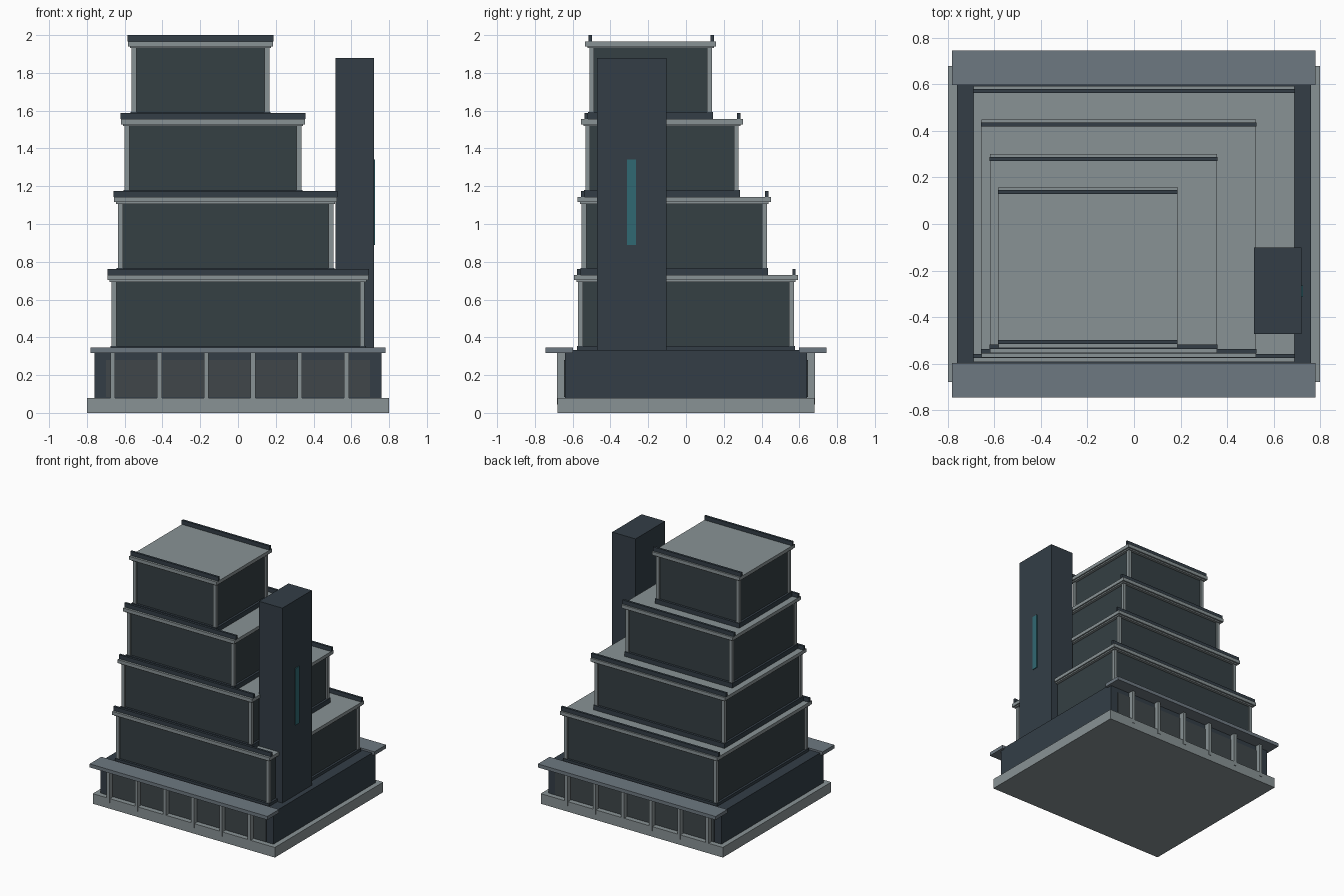
import bpy

if "Cube" in bpy.data.objects:
    bpy.data.objects.remove(bpy.data.objects["Cube"])


def material(name, rgb):
    m = bpy.data.materials.new(name)
    m.diffuse_color = (*rgb, 1)
    m.use_nodes = True
    m.node_tree.nodes["Principled BSDF"].inputs["Base Color"].default_value = m.diffuse_color
    return m


CONCRETE = material("pale_concrete", (0.25, 0.29, 0.30))
DARK = material("dark_cladding", (0.033, 0.048, 0.062))
CANOPY = material("canopy_metal", (0.155, 0.19, 0.22))
GLASS = material("dark_glass", (0.035, 0.05, 0.056))
LOBBY = material("lobby_glass", (0.05, 0.062, 0.068))
TEAL = material("teal_glass", (0.03, 0.14, 0.17))


def box(name, x, y, z, mat):
    """Axis-aligned box from (min, max) pairs."""
    bpy.ops.mesh.primitive_cube_add(
        size=1, location=[(a + b) / 2 for a, b in (x, y, z)])
    ob = bpy.context.object
    ob.name = name
    ob.scale = [b - a for a, b in (x, y, z)]
    bpy.ops.object.transform_apply(location=False, rotation=False, scale=True)
    ob.data.materials.append(mat)
    return ob


def grow(r, d):
    return (r[0] - d, r[1] + d)


def span(s, a, b):
    """Range a..b mirrored to side s."""
    return tuple(sorted((s * a, s * b)))


# Podium
box("plinth", (-0.8, 0.8), (-0.68, 0.68), (0, 0.08), CONCRETE)
box("podium_body", (-0.76, 0.76), (-0.64, 0.64), (0.08, 0.332), DARK)

# Lobby glazing, colonnade and canopy on front and back
for s, side in ((-1, "front"), (1, "back")):
    box(f"{side}_lobby_glass", (-0.70, 0.70), span(s, 0.63, 0.646),
        (0.085, 0.28), LOBBY)
    box(f"{side}_canopy", (-0.782, 0.78), span(s, 0.598, 0.745),
        (0.318, 0.346), CANOPY)
    for i in range(6):
        cx = -0.663 + 0.2475 * i
        box(f"{side}_column", (cx - 0.0125, cx + 0.0125),
            span(s, 0.64, 0.684), (0.045, 0.32), CONCRETE)

# Stepped storeys: body x range, body y range
tiers = [((-0.670, 0.671), (-0.572, 0.572)),
         ((-0.636, 0.505), (-0.552, 0.428)),
         ((-0.600, 0.336), (-0.533, 0.279)),
         ((-0.563, 0.166), (-0.512, 0.138))]
for k, (x, y) in enumerate(tiers):
    top = 0.73 + 0.4125 * k
    floor = top - 0.4125
    box("storey_base", grow(x, 0.006), grow(y, 0.006),
        (floor, floor + 0.037), DARK)
    box("storey_glass", grow(x, -0.012), grow(y, -0.012),
        (floor + 0.03, top - 0.03), GLASS)
    # Corner posts
    for px in ((x[0], x[0] + 0.026), (x[1] - 0.026, x[1])):
        for py in ((y[0], y[0] + 0.026), (y[1] - 0.026, y[1])):
            box("corner_post", px, py, (floor + 0.03, top - 0.03), CONCRETE)
    # Roof slab with a narrower trim beneath
    box("slab_trim", grow(x, 0.009), grow(y, 0.009),
        (top - 0.037, top - 0.025), CONCRETE)
    box("roof_slab", grow(x, 0.02), grow(y, 0.022),
        (top - 0.027, top), CONCRETE)
    # Parapet rails along front and back edges
    for py in (y[0] + 0.005, y[1] - 0.0):
        box("parapet_rail", grow(x, 0.022), (py - 0.009, py + 0.009),
            (top, top + 0.0325), DARK)

# Service tower with a vertical light slot
box("service_tower", (0.515, 0.72), (-0.472, -0.102), (0.33, 1.88), DARK)
box("tower_slot_window", (0.70, 0.726), (-0.313, -0.265), (0.89, 1.342), TEAL)
